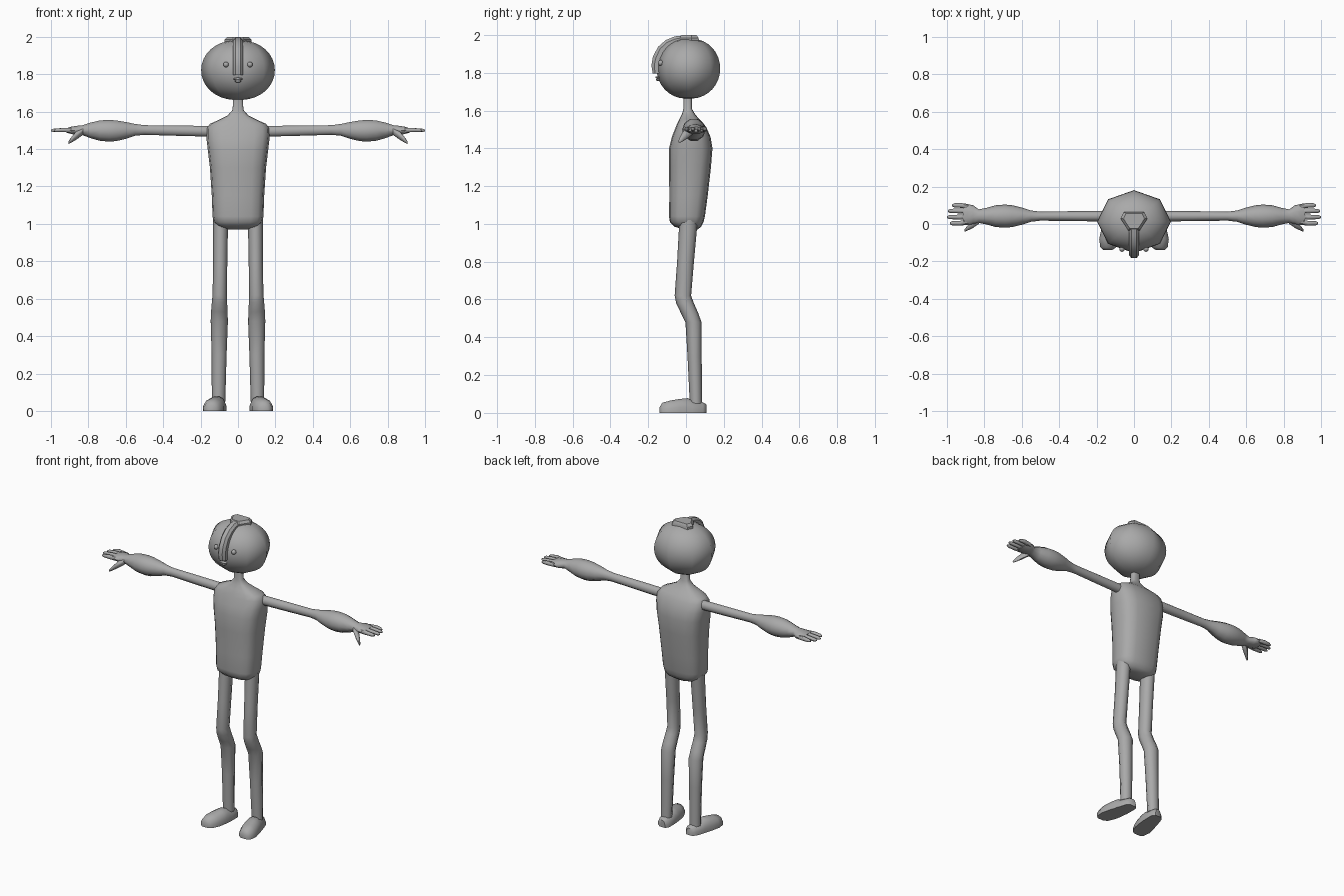
import bpy, bmesh, math
from mathutils import Vector

if "Cube" in bpy.data.objects:
    bpy.data.objects.remove(bpy.data.objects["Cube"])

grey = bpy.data.materials.new("plain grey")
grey.diffuse_color = (0.4, 0.4, 0.4, 1)
grey.use_nodes = True
grey.node_tree.nodes["Principled BSDF"].inputs["Base Color"].default_value = grey.diffuse_color


def finish(name, bm, mirror=False, angle=60):
    bmesh.ops.recalc_face_normals(bm, faces=bm.faces)
    me = bpy.data.meshes.new(name)
    bm.to_mesh(me)
    bm.free()
    me.materials.append(grey)
    ob = bpy.data.objects.new(name, me)
    bpy.context.collection.objects.link(ob)
    if mirror:
        ob.modifiers.new("mirror", 'MIRROR').use_clip = False
    bpy.ops.object.select_all(action='DESELECT')
    bpy.context.view_layer.objects.active = ob
    ob.select_set(True)
    bpy.ops.object.shade_smooth_by_angle(angle=math.radians(angle))
    return ob


def loft(bm, rings, axis, sides=8, power=2.0, turn=0.0):
    """Skin rings (centre, half width, half depth) lying across the given axis."""
    u, v = {'x': (1, 2), 'y': (0, 2), 'z': (0, 1)}[axis]
    loops = []
    for c, a, b in rings:
        loop = []
        for i in range(sides):
            t = 2 * math.pi * (i + turn) / sides
            p = Vector(c)
            p[u] += a * math.copysign(abs(math.cos(t)) ** (2 / power), math.cos(t))
            p[v] += b * math.copysign(abs(math.sin(t)) ** (2 / power), math.sin(t))
            loop.append(bm.verts.new(p))
        loops.append(loop)
    for A, B in zip(loops, loops[1:]):
        for i in range(sides):
            j = (i + 1) % sides
            bm.faces.new((A[i], A[j], B[j], B[i]))
    bm.faces.new(loops[0])
    bm.faces.new(loops[-1])


# Head: eight-sided rounded ball
bm = bmesh.new()
rings = []
for k in range(17):
    t = math.pi * (0.02 + 0.96 * k / 16)
    r = math.sin(t) ** 0.9
    rings.append(((0, 0.013, 1.822 - 0.16 * math.cos(t)), 0.197 * r, 0.168 * r))
loft(bm, rings, 'z')
finish("head", bm)

# Torso with neck: (z, half width, front y, back y)
bm = bmesh.new()
prof = [(0.97, .05, -.01, .06), (0.985, .105, -.06, .08), (1.01, .13, -.085, .093),
        (1.04, .136, -.09, .10), (1.15, .14, -.088, .115), (1.3, .15, -.09, .132),
        (1.4, .162, -.09, .14), (1.46, .169, -.075, .13), (1.51, .168, -.055, .108),
        (1.535, .15, -.045, .09), (1.555, .105, -.035, .07), (1.58, .055, -.022, .048),
        (1.61, .029, -.013, .031), (1.69, .025, -.013, .031)]
loft(bm, [((0, (f + b) / 2, z), w, (b - f) / 2) for z, w, f, b in prof], 'z', 16, 2.9)
finish("torso", bm)

# Arms: thin upper arm, bulging forearm, flat palm: (x, z, half depth, half height)
bm = bmesh.new()
prof = [(.14, 1.495, .028, .03), (.3, 1.498, .027, .029), (.5, 1.502, .024, .027),
        (.55, 1.503, .03, .033), (.6, 1.5, .046, .047), (.65, 1.498, .058, .058),
        (.69, 1.498, .062, .061), (.74, 1.499, .058, .057), (.79, 1.5, .044, .043),
        (.83, 1.501, .036, .028), (.86, 1.5, .05, .026), (.89, 1.5, .056, .021),
        (.915, 1.5, .054, .013)]
loft(bm, [((x, .042 if x < .84 else .05, z), d, h) for x, z, d, h in prof], 'x', 10)
finish("arms", bm, True)

# Fingers and thumbs
bm = bmesh.new()
for y, tip in ((.004, .985), (.037, 1.0), (.07, .995), (.1, .972)):
    y0 = .05 + (y - .05) * .85
    loft(bm, [((.885, y0, 1.5), .014, .014), ((.93, y, 1.502), .013, .013),
              ((tip - .012, y, 1.5), .011, .01), ((tip, y, 1.499), .005, .005)], 'x', 6)
finish("fingers", bm, True)
bm = bmesh.new()
loft(bm, [((.83, .025, 1.495), .025, .02), ((.865, -.002, 1.472), .022, .022),
          ((.89, -.022, 1.45), .013, .015), ((.905, -.034, 1.436), .007, .008)], 'x', 8)
finish("thumbs", bm, True)

# Legs, bent at the knee: (z, x, half width, front y, back y)
bm = bmesh.new()
prof = [(.05, .104, .036, .02, .085), (.3, .101, .04, .008, .083), (.48, .1, .046, -.003, .082),
        (.53, .1, .044, -.028, .064), (.58, .099, .041, -.052, .042), (.62, .098, .038, -.06, .027),
        (.8, .095, .038, -.047, .042), (1.02, .093, .04, -.035, .062)]
loft(bm, [((x, (f + b) / 2, z), w, (b - f) / 2) for z, x, w, f, b in prof], 'z', 8)
finish("legs", bm, True)

# Feet: flat-soled, toes turned out: (y, x, half width, height)
bm = bmesh.new()
prof = [(-.14, .14, .022, .03), (-.125, .138, .042, .054), (-.08, .131, .055, .066),
        (-.03, .121, .054, .074), (.01, .113, .05, .078), (.035, .109, .047, .062),
        (.09, .1, .038, .056), (.108, .097, .02, .045)]
loops = []
for y, x, w, h in prof:
    outline = [(-1, 0), (-1, .4), (-.72, .82), (-.25, 1), (.25, 1), (.72, .82), (1, .4), (1, 0)]
    loops.append([bm.verts.new((x + w * a, y, h * b)) for a, b in outline])
for A, B in zip(loops, loops[1:]):
    for i in range(8):
        bm.faces.new((A[i], A[(i + 1) % 8], B[(i + 1) % 8], B[i]))
bm.faces.new(loops[0])
bm.faces.new(loops[-1])
finish("feet", bm, True, 50)

# Crest band running from the crown down the face: (outer y, outer z, inner y, inner z)
bm = bmesh.new()
prof = [(-.176, 1.795, -.14, 1.795), (-.183, 1.84, -.14, 1.84), (-.175, 1.885, -.13, 1.87),
        (-.148, 1.937, -.115, 1.91), (-.108, 1.972, -.085, 1.94), (-.06, 1.992, -.05, 1.955),
        (.0, 1.999, .0, 1.96)]
loops = []
for oy, oz, iy, iz in prof:
    o, i = Vector((0, oy, oz)), Vector((0, iy, iz))
    m = o.lerp(i, .35)
    loops.append([bm.verts.new(p + Vector((s, 0, 0))) for p, s in
                  ((i, -.026), (m, -.026), (o, -.013), (o, .013), (m, .026), (i, .026))])
for A, B in zip(loops, loops[1:]):
    for i in range(6):
        bm.faces.new((A[i], A[(i + 1) % 6], B[(i + 1) % 6], B[i]))
bm.faces.new(loops[0])
bm.faces.new(loops[-1])
finish("crest_band", bm, angle=35)

# Crown plate: chamfered hexagon on top of the head
bm = bmesh.new()
outline = [(-.03, -.035), (.03, -.035), (.072, .03), (.055, .065), (-.055, .065), (-.072, .03)]
levels = [(1.955, 1.0), (1.985, 1.0), (2.0, .78)]
loops = [[bm.verts.new((x * s, .02 + (y - .02) * s, z)) for x, y in outline] for z, s in levels]
for A, B in zip(loops, loops[1:]):
    for i in range(6):
        bm.faces.new((A[i], A[(i + 1) % 6], B[(i + 1) % 6], B[i]))
bm.faces.new(loops[0])
bm.faces.new(loops[-1])
finish("crown_plate", bm, angle=35)


# Eyes and mouth
def ball(name, centre, size, mirror=False):
    bm = bmesh.new()
    bmesh.ops.create_uvsphere(bm, u_segments=10, v_segments=6, radius=1)
    bmesh.ops.scale(bm, vec=size, verts=bm.verts)
    bmesh.ops.translate(bm, vec=centre, verts=bm.verts)
    finish(name, bm, mirror)


ball("eyes", (.064, -.134, 1.852), (.015, .015, .015), True)
ball("upper_lip", (0, -.15, 1.775), (.026, .013, .007))
ball("lower_lip", (0, -.147, 1.763), (.018, .012, .007))
